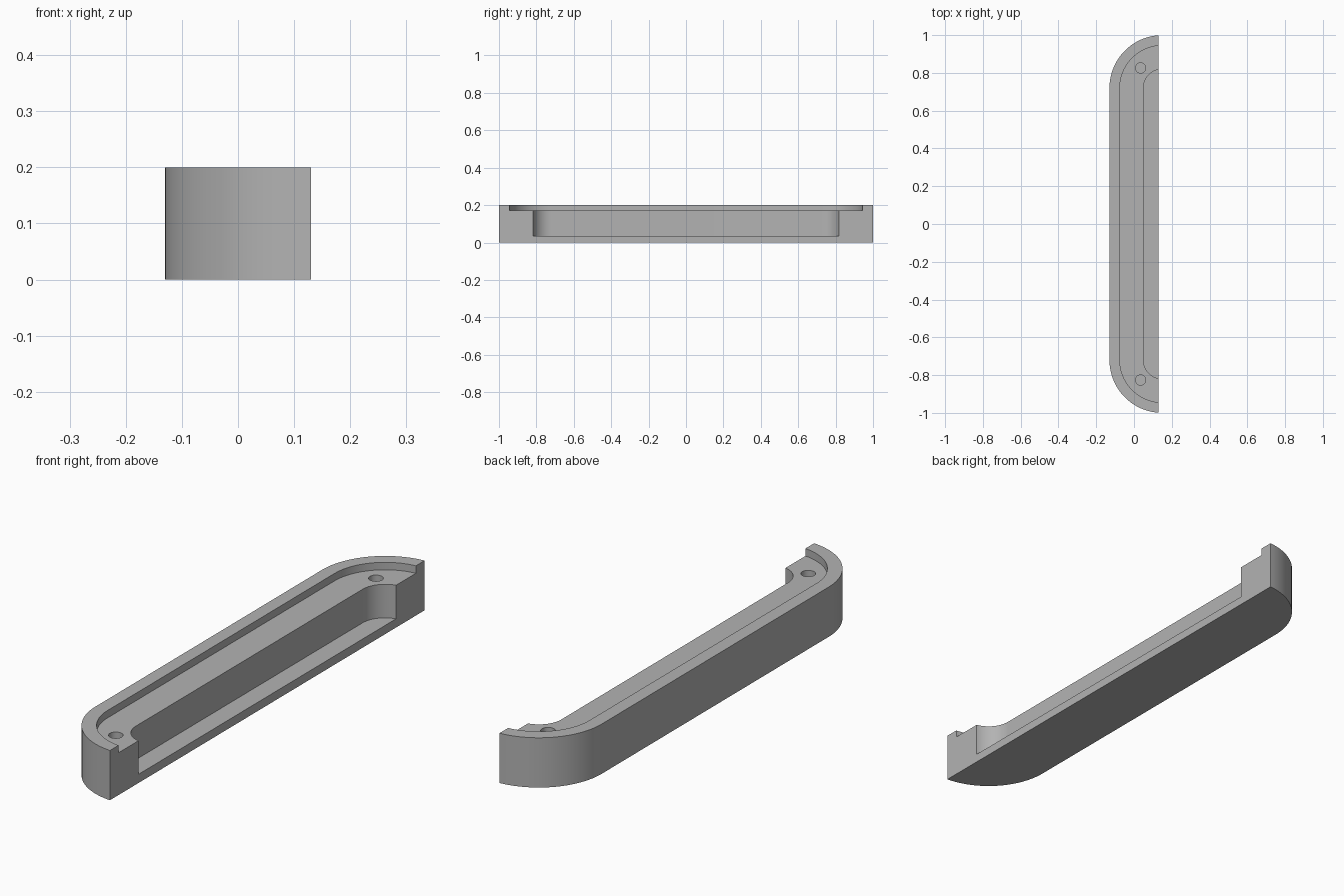
import bpy, bmesh, math

cube = bpy.data.objects.get("Cube")
if cube:
    bpy.data.objects.remove(cube, do_unlink=True)

CX, CY = 0.15, 0.72      # shared centre of the corner arcs
FACE_X = 0.13            # flat cut face
HOLE_X, HOLE_Y, HOLE_R = 0.035, 0.826, 0.027

grey = bpy.data.materials.new("plain grey")
grey.use_nodes = True
colour = (0.45, 0.45, 0.45, 1)
grey.diffuse_color = colour
grey.node_tree.nodes["Principled BSDF"].inputs["Base Color"].default_value = colour


def prism(name, outline, z0, z1):
    """Extrude a flat outline between two heights."""
    bm = bmesh.new()
    base = bm.faces.new([bm.verts.new((x, y, z0)) for x, y in outline])
    top = bmesh.ops.extrude_face_region(bm, geom=[base])["geom"]
    bmesh.ops.translate(bm, vec=(0, 0, z1 - z0),
                        verts=[v for v in top if isinstance(v, bmesh.types.BMVert)])
    bmesh.ops.recalc_face_normals(bm, faces=bm.faces)
    mesh = bpy.data.meshes.new(name)
    bm.to_mesh(mesh)
    bm.free()
    mesh.materials.append(grey)
    obj = bpy.data.objects.new(name, mesh)
    bpy.context.collection.objects.link(obj)
    return obj


def half_slot(radius, end_x, steps=24):
    """Half of a rounded slot, open towards +x and ending at end_x."""
    sweep = math.acos(max(0, CX - end_x) / radius)
    start = math.pi - sweep
    arc = [(CX + radius * math.cos(a), CY + radius * math.sin(a))
           for a in (start + (math.pi - start) * i / steps for i in range(steps + 1))]
    if end_x > CX:
        arc.insert(0, (end_x, CY + radius))
    return arc + [(x, -y) for x, y in reversed(arc)]


def circle(x, y, radius, steps=32):
    angles = (2 * math.pi * i / steps for i in range(steps))
    return [(x + radius * math.cos(a), y + radius * math.sin(a)) for a in angles]


# Body, then the lid recess, the deep pocket and two blind screw holes
sweep_end = math.acos((FACE_X - CX) / 0.28)
body = prism("half_tray_body", half_slot(0.28, FACE_X), 0, 0.2)
cutters = [
    prism("lid_recess", half_slot(0.225, 0.4), 0.17, 0.3),
    prism("deep_pocket", half_slot(0.1, 0.4), 0.035, 0.3),
]
for side in (-1, 1):
    cutters.append(prism("screw_hole", circle(HOLE_X, side * HOLE_Y, HOLE_R), 0.035, 0.3))

bpy.context.view_layer.objects.active = body
for cutter in cutters:
    cutter.hide_render = True
    cut = body.modifiers.new(cutter.name, "BOOLEAN")
    cut.operation = "DIFFERENCE"
    cut.solver = "EXACT"
    cut.object = cutter
    bpy.ops.object.modifier_apply(modifier=cut.name)
    bpy.data.objects.remove(cutter, do_unlink=True)

# Smooth curved walls with crisp rims
bpy.ops.object.select_all(action="DESELECT")
body.select_set(True)
bpy.ops.object.shade_smooth_by_angle(angle=math.radians(30))
